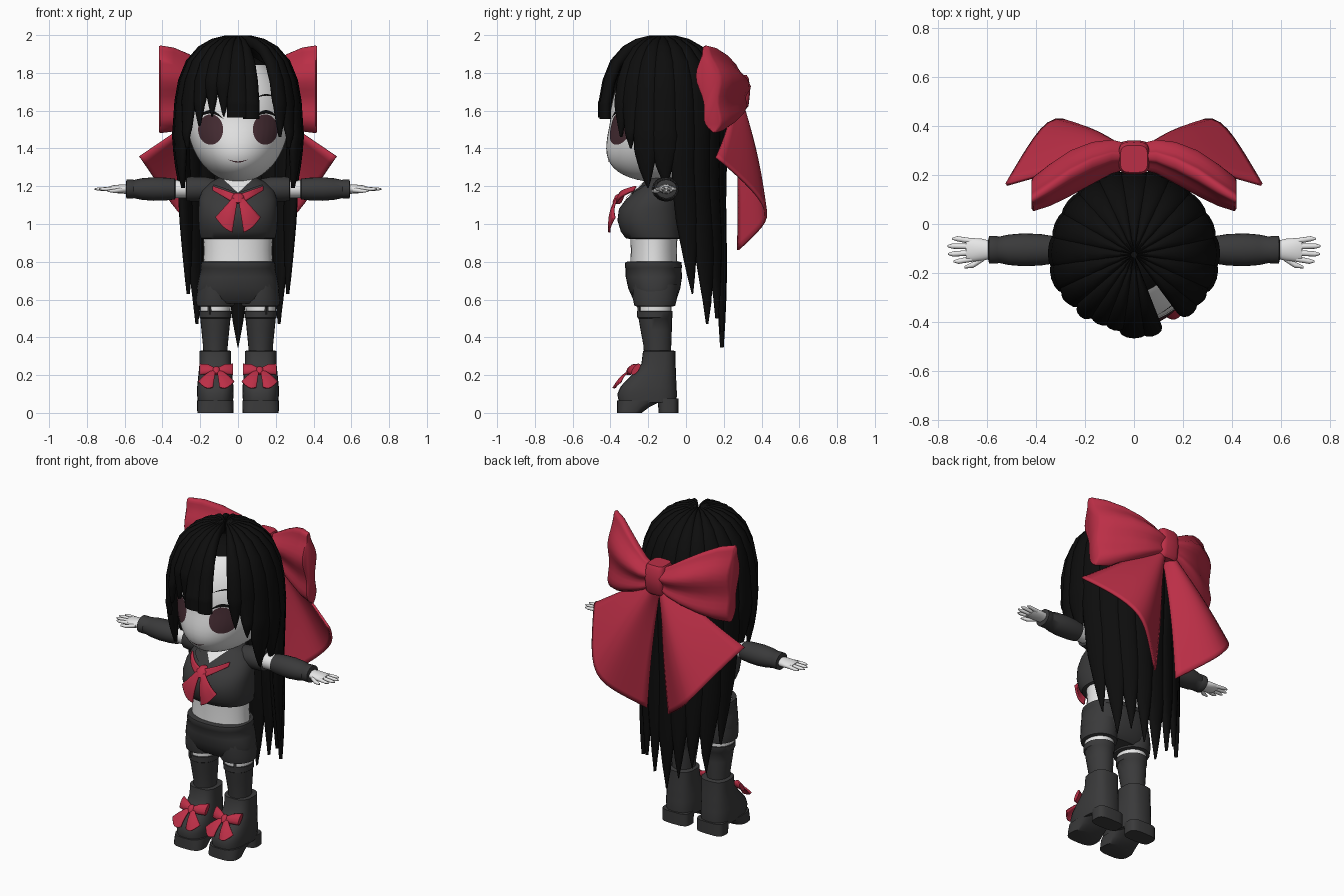
import bpy, bmesh, math
from mathutils import Vector as V
from mathutils.bvhtree import BVHTree
from math import sin, cos, pi, radians

if "Cube" in bpy.data.objects:
    bpy.data.objects.remove(bpy.data.objects["Cube"])


def material(name, r, g, b):
    m = bpy.data.materials.new(name)
    m.diffuse_color = (r, g, b, 1)
    m.use_nodes = True
    m.node_tree.nodes["Principled BSDF"].inputs["Base Color"].default_value = m.diffuse_color
    return m


SKIN = material("pale skin", .85, .85, .85)
HAIR = material("black hair", .004, .004, .004)
CLOTH = material("charcoal cloth", .042, .042, .043)
RED = material("crimson ribbon", .5, .028, .062)
EYE = material("maroon eye", .062, .026, .034)


def finish(name, bm, mats, mirror=False, solid=0, sharp=45):
    me = bpy.data.meshes.new(name)
    bm.to_mesh(me)
    bm.free()
    for m in mats:
        me.materials.append(m)
    me.shade_smooth()
    me.set_sharp_from_angle(angle=radians(sharp))
    ob = bpy.data.objects.new(name, me)
    bpy.context.collection.objects.link(ob)
    if solid:
        sub = ob.modifiers.new("smooth", 'SUBSURF')
        sub.levels = sub.render_levels = 2
        sub.boundary_smooth = 'PRESERVE_CORNERS'
        md = ob.modifiers.new("thickness", 'SOLIDIFY')
        md.thickness, md.offset = solid, 0
    if mirror:
        ob.modifiers.new("mirror", 'MIRROR').use_mirror_merge = False
    return ob


def ring(c, u, v, ru, rv, n=24, p=2):
    f = lambda a: math.copysign(abs(a) ** (2 / p), a)
    return [V(c) + V(u) * ru * f(cos(2 * pi * i / n)) + V(v) * rv * f(sin(2 * pi * i / n)) for i in range(n)]


def lofts(name, tubes, mat, mirror=False, sharp=45):
    """Closed tubes, each a list of rings."""
    bm = bmesh.new()
    for rings in tubes:
        vs = [[bm.verts.new(p) for p in r] for r in rings]
        n = len(vs[0])
        for a, b in zip(vs, vs[1:]):
            for i in range(n):
                bm.faces.new((a[i], a[(i + 1) % n], b[(i + 1) % n], b[i]))
        bm.faces.new(vs[0])
        bm.faces.new(vs[-1])
    bmesh.ops.recalc_face_normals(bm, faces=bm.faces)
    return finish(name, bm, [mat], mirror, 0, sharp)


def stack(rows, axis='z', n=24, p=2):
    """Rows are (position, centre a, radius a, centre b, radius b)."""
    if axis == 'z':
        return [ring((a, b, t), (1, 0, 0), (0, 1, 0), ra, rb, n, p) for t, a, ra, b, rb in rows]
    return [ring((t, a, b), (0, 1, 0), (0, 0, 1), ra, rb, n, p) for t, a, ra, b, rb in rows]


def grid(bm, rows):
    vs = [[bm.verts.new(p) for p in r] for r in rows]
    for a, b in zip(vs, vs[1:]):
        for i in range(len(a) - 1):
            bm.faces.new((a[i], a[i + 1], b[i + 1], b[i]))


def ribbon(name, sheets, mat, mirror=False, sag=(0, 0, 0), thick=.012):
    """Sheets are (top edge, bottom edge) point lists."""
    bm = bmesh.new()
    for top, bot in sheets:
        grid(bm, [[V(a).lerp(V(b), k / 6) + V(sag) * sin(pi * k / 6) for a, b in zip(top, bot)] for k in range(7)])
    return finish(name, bm, [mat], mirror, thick, 120)


def plate(name, tree, f, mat, mirror=True, lift=.004, n=24):
    """Thin patch laid on a surface from the front; f(u) gives x, low z, high z."""
    def hit(x, z):
        p = tree.ray_cast(V((x, -2, z)), V((0, 1, 0)))[0]
        return V((x, (p.y if p else -.15) - lift, z))
    cols = [f(i / n) for i in range(n + 1)]
    bm = bmesh.new()
    grid(bm, [[hit(x, lo + (hi - lo) * k / 6) for x, lo, hi in cols] for k in range(7)])
    finish(name, bm, [mat], mirror)


# head, with the scalp coloured as hair
bm = bmesh.new()
bmesh.ops.create_uvsphere(bm, u_segments=48, v_segments=32, radius=1)
for v in bm.verts:
    x, y, z = v.co
    push = .19 * max(0, -z) ** 1.5 * max(0, -y)
    v.co = (.27 * x, -.13 + .27 * y - push, 1.56 + .34 * z)
for f in bm.faces:
    c = f.calc_center_median()
    f.material_index = int(c.z > 1.84 or (c.y > -.1 and c.z > 1.34))
face = BVHTree.FromBMesh(bm)
finish("head", bm, [SKIN, HAIR])


# face details
def oval(u):
    a = pi * (1 - u)
    return .145 + .066 * cos(a), 1.5 - .08 * sin(a), 1.5 + .08 * sin(a) + .0005


def arc(x0, x1, z, rise, w):
    return lambda u: (x0 + (x1 - x0) * u, z + (rise - w) * sin(pi * u), z + (rise + w) * sin(pi * u) + .001)


plate("eye", face, oval, EYE)
plate("eyelash", face, arc(.075, .222, 1.555, .038, .009), HAIR, lift=.006)
plate("eyebrow", face, arc(.09, .21, 1.665, .018, .004), HAIR)
plate("mouth", face, arc(-.05, .05, 1.34, -.012, .003), EYE, False)

# hair locks: angle from the front, half width in degrees, tip height, blunt end
DOME = [(.012, 1.968), (.07, 1.967), (.13, 1.952), (.19, 1.918), (.25, 1.85), (.288, 1.755), (.307, 1.65), (.317, 1.5)]


def lock(deg, hw, zend, blunt=False):
    th = radians(deg)
    out, side = V((sin(th), -cos(th), 0)), V((cos(th), sin(th), 0))
    path = [q for q in DOME if q[1] > zend + .08]
    r0, z0 = path[-1]
    for k in range(1, 10):
        z = z0 + (zend - z0) * k / 9
        path.append((r0 + (.004 if z > 1.45 else -.04 * min(.3, 1.45 - z)), z))
    span = .42 if zend < 1 else .2
    rings = []
    for i, (r, z) in enumerate(path):
        a, b = path[max(i - 1, 0)], path[min(i + 1, len(path) - 1)]
        t = V((b[0] - a[0], b[1] - a[1])).normalized()
        nrm = out * -t.y + V((0, 0, t.x))
        tap = 1 if blunt else max(.03, min(1, max(0, z - zend) / span) ** .75)
        c = out * r + V((0, -.125, z))
        low = max(0, min(1, (1.3 - z) / .7))
        c.x *= 1 - .08 * low
        c.y += (.01 + .045 * abs(sin(th))) * low
        rings.append(ring(c, side, nrm, r * radians(hw) * 1.2 * tap, .03 * (.3 + .7 * tap), 12))
    return rings


LOCKS = [(0, 9, 1.565, True), (13, 7, 1.555, True), (-15, 8, 1.57), (-28, 8, 1.57), (-41, 8, 1.52), (45.5, 7.5, 1.46)]
for s in (-1, 1):
    LOCKS += [(s * 58, 9, 1.4), (s * 74, 10, 1.19), (s * 92, 11, 1.2), (s * 111, 10.5, .63),
              (s * 129, 10.5, .47), (s * 146, 10, .5), (s * 163, 9.5, .43)]
LOCKS.append((180, 10, .345))
lofts("hair_locks", [lock(*q) for q in LOCKS], HAIR, sharp=70)

# neck, midriff, shirt
lofts("neck", [stack([(1.16, 0, .075, -.12, .065), (1.32, 0, .07, -.12, .065)])], SKIN)
lofts("midriff", [stack([(.76, 0, .185, -.17, .125), (.86, 0, .18, -.17, .122), (.95, 0, .185, -.17, .125)])], SKIN)
shirt = [(.92, 0, .188, -.165, .13), (.925, 0, .198, -.17, .15), (.96, 0, .206, -.182, .163), (1.02, 0, .21, -.19, .173),
         (1.08, 0, .21, -.187, .168), (1.13, 0, .207, -.17, .148), (1.18, 0, .19, -.147, .117), (1.22, 0, .15, -.13, .093), (1.25, 0, .09, -.12, .072)]
ob = lofts("shirt", [stack(shirt, n=40, p=2.3)], CLOTH)
bm = bmesh.new()
bm.from_mesh(ob.data)
chest = BVHTree.FromBMesh(bm)
bm.free()
plate("collar", chest, lambda u: (.13 * u, 1.125 + .06 * u, 1.165 + .045 * u), CLOTH, lift=.009)
plate("neckline", chest, lambda u: (.075 * u, 1.165 + .07 * u, 1.245), SKIN, lift=.005)

# arms, sleeves and hands
Y, Z = -.105, 1.185
arm = lambda rows: stack([(x, Y, a, Z, b) for x, a, b in rows], 'x')
lofts("short_sleeve", [arm([(.1, .06, .05), (.18, .075, .066), (.25, .07, .066), (.272, .066, .062), (.274, .05, .048)])], CLOTH, True)
lofts("upper_arm", [arm([(.2, .05, .047), (.36, .05, .047)])], SKIN, True)
lofts("long_sleeve", [arm([(.328, .045, .045), (.335, .057, .055), (.38, .064, .06), (.45, .067, .062), (.51, .062, .057), (.552, .053, .048),
                           (.556, .056, .05), (.59, .056, .05), (.594, .04, .035)])], CLOTH, True)
hand = [arm([(.58, .036, .026), (.62, .045, .024), (.66, .048, .02), (.685, .045, .013)])]
for y0, y1, x1 in ((-.142, -.152, .735), (-.117, -.122, .757), (-.092, -.09, .76), (-.07, -.06, .74)):
    hand.append(stack([(.66, y0, .012, Z, .012), (x1 - .02, y1, .0105, Z, .009), (x1, y1, .004, Z, .004)], 'x', 10))
hand.append(stack([(.61, -.135, .015, Z - .005, .014), (.655, -.166, .013, Z - .01, .011), (.69, -.176, .005, Z - .01, .005)], 'x', 10))
lofts("hand", hand, SKIN, True)

# shorts
lofts("shorts", [stack([(.578, 0, .185, -.165, .09), (.605, 0, .21, -.165, .117), (.66, 0, .219, -.168, .138), (.72, 0, .207, -.17, .149),
                        (.765, 0, .197, -.172, .148), (.77, 0, .2, -.172, .152), (.798, 0, .195, -.173, .148), (.802, 0, .18, -.173, .13)], n=32, p=2.3)], CLOTH)
lofts("shorts_leg", [stack([(.562, .12, .085, -.165, .09), (.567, .12, .1, -.165, .108), (.61, .12, .102, -.165, .118), (.68, .12, .09, -.165, .12)])], CLOTH, True)

# legs and stockings
lofts("thigh", [stack([(.5, .12, .079, -.165, .086), (.62, .12, .082, -.165, .09)])], SKIN, True)
lofts("garter_strap", [stack([(.52, .15, .012, -.245, .012), (.59, .15, .012, -.245, .014)], n=4)], CLOTH, True)
lofts("stocking", [stack([(.28, .12, .062, -.15, .07), (.36, .12, .066, -.152, .074), (.44, .12, .074, -.158, .083), (.5, .12, .08, -.163, .088),
                          (.504, .12, .085, -.165, .093), (.538, .12, .086, -.165, .094), (.54, .12, .075, -.165, .082)])], CLOTH, True)

# boots, soles and heels
lofts("boot", [stack([(.055, .12, .093, -.203, .152), (.1, .12, .097, -.206, .158), (.14, .12, .096, -.198, .148), (.18, .12, .092, -.18, .128),
                      (.22, .12, .088, -.16, .107), (.26, .12, .084, -.146, .09), (.326, .12, .084, -.142, .086), (.33, .12, .075, -.142, .076)], p=2.8)], CLOTH, True)
lofts("front_sole", [stack([(0, .12, .095, -.3, .065), (.03, .12, .097, -.28, .085), (.065, .12, .097, -.245, .12)], p=3)], CLOTH, True)
lofts("heel", [stack([(0, .12, .09, -.093, .052), (.075, .12, .09, -.095, .055)], p=3.5)], CLOTH, True)

# boot bows
loops, tails = [], []
for s in (-1, 1):
    loops.append([ring((.115 + s * x, y, .225 + dz), (0, .6, .8), (0, .8, -.6), h, t, 12)
                  for x, y, dz, h, t in ((.008, -.292, 0, .016, .012), (.045, -.286, .006, .031, .02), (.088, -.265, .006, .036, .015))])
    tails.append(([(.115 + s * .004, -.3, .22), (.115 + s * .012, -.302, .222), (.115 + s * .02, -.295, .224)],
                  [(.115 + s * .018, -.375, .135), (.115 + s * .055, -.395, .125), (.115 + s * .095, -.345, .165)]))
lofts("boot_bow_loops", loops, RED, True)
ribbon("boot_bow_tails", tails, RED, True, (0, -.006, .006), .01)
lofts("boot_bow_knot", [stack([(.2, .115, .01, -.302, .01), (.21, .115, .019, -.302, .018), (.235, .115, .019, -.294, .018), (.245, .115, .01, -.29, .01)], n=14)], RED, True)

# neckerchief
lofts("neckerchief_knot", [stack([(1.105, 0, .02, -.365, .012), (1.115, 0, .033, -.365, .025), (1.15, 0, .033, -.35, .025), (1.165, 0, .02, -.335, .015)], n=16)], RED)
ribbon("neckerchief_tail", [([(.004, -.37, 1.13), (.015, -.374, 1.13), (.028, -.365, 1.135)],
                             [(.03, -.405, .955), (.075, -.41, .975), (.118, -.378, 1.035)])], RED, True, (0, -.012, 0))
ribbon("neckerchief_strap", [([(.02, -.35, 1.16), (.02, -.37, 1.11)], [(.13, -.265, 1.2), (.13, -.28, 1.175)])], RED, True, (0, -.02, 0))

# large back bow, its loops leaning back towards the bottom
rows = [(.03, .275, 1.7, .065, .045), (.09, .275, 1.7, .1, .058), (.17, .25, 1.705, .145, .072), (.26, .21, 1.71, .19, .078),
        (.34, .165, 1.712, .222, .072), (.41, .128, 1.713, .232, .058), (.418, .125, 1.713, .228, .045)]
loop = []
for x, y, z, h, t in rows:
    loop.append([V((x, y + t * sin(a) * (1 + .25 * cos(5 * a)) - .1 * x / .42 * h * cos(a), z + h * cos(a)))
                 for a in (2 * pi * i / 40 for i in range(40))])
lofts("back_bow_loop", [loop], RED, True, 55)
lofts("back_bow_knot", [stack([(1.605, 0, .055, .265, .05), (1.625, 0, .062, .268, .063), (1.7, 0, .064, .272, .068), (1.77, 0, .062, .268, .065), (1.79, 0, .055, .265, .055)], p=4)], RED)
ribbon("back_bow_tail", [([(.006, .25, 1.63), (.015, .29, 1.63), (.03, .3, 1.64), (.045, .29, 1.65), (.055, .25, 1.67)],
                          [(.075, .275, .862), (.2, .375, .955), (.325, .46, 1.06), (.43, .315, 1.225), (.52, .16, 1.355)])], RED, True, (0, .015, 0), .014)
